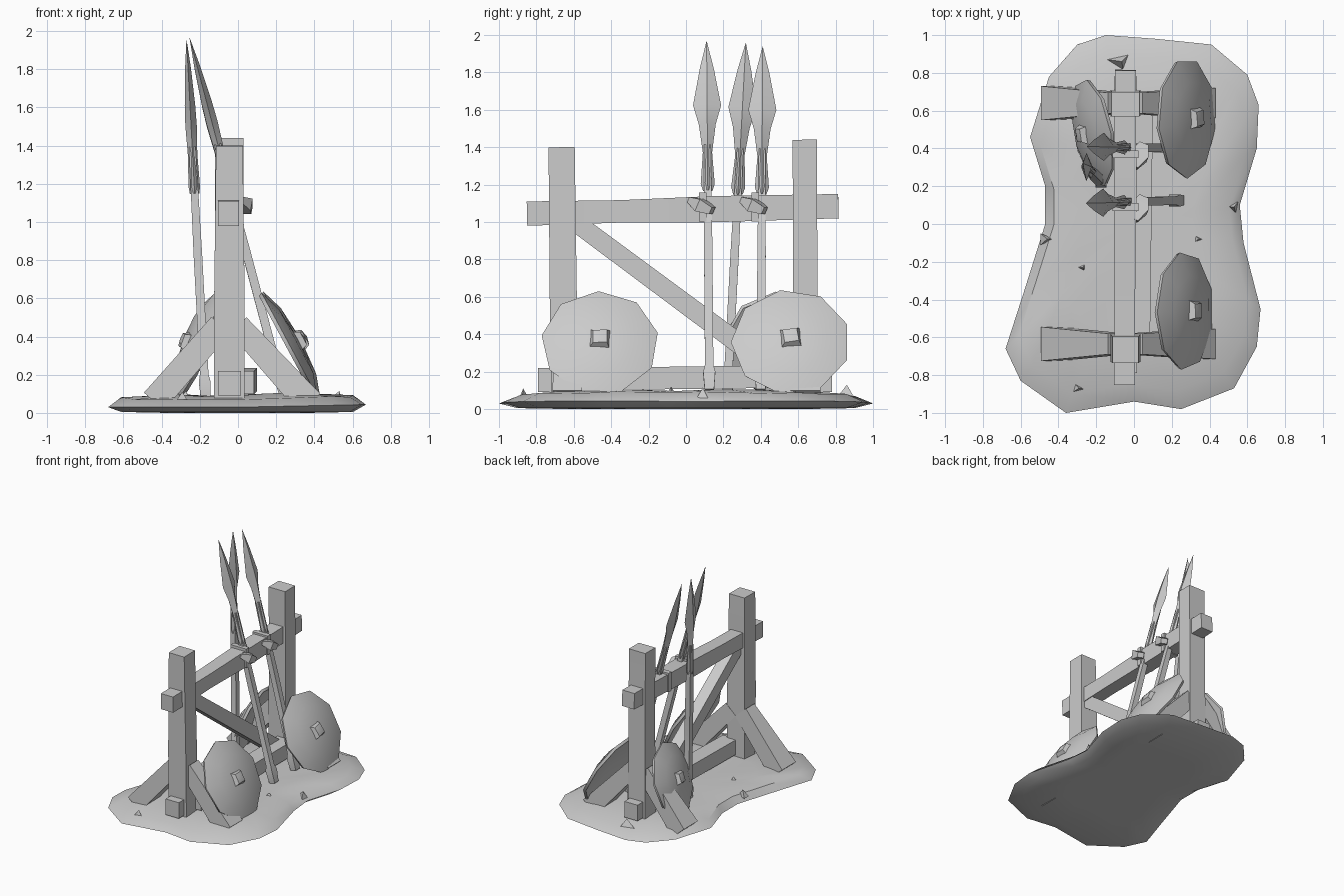
import bpy, bmesh, math, random
from mathutils import Vector as V

if "Cube" in bpy.data.objects:
    bpy.data.objects.remove(bpy.data.objects["Cube"])

random.seed(4)
grey = bpy.data.materials.new("plain grey")
grey.diffuse_color = (0.6, 0.6, 0.6, 1)
grey.use_nodes = True
grey.node_tree.nodes["Principled BSDF"].inputs["Base Color"].default_value = grey.diffuse_color


def finish(name, bm, angle=30):
    bmesh.ops.recalc_face_normals(bm, faces=bm.faces)
    me = bpy.data.meshes.new(name)
    bm.to_mesh(me)
    bm.free()
    ob = bpy.data.objects.new(name, me)
    bpy.context.collection.objects.link(ob)
    me.materials.append(grey)
    bpy.ops.object.select_all(action='DESELECT')
    ob.select_set(True)
    bpy.context.view_layer.objects.active = ob
    bpy.ops.object.shade_smooth_by_angle(angle=math.radians(angle))
    return ob


def skin(name, rings, angle=30):
    """Join rings of points into a closed skin; a one-point ring is a tip."""
    bm = bmesh.new()
    vs = [[bm.verts.new(p) for p in r] for r in rings]
    for a, b in zip(vs, vs[1:]):
        n = max(len(a), len(b))
        for i in range(n):
            j = (i + 1) % n
            if len(b) == 1:
                bm.faces.new((a[i], a[j], b[0]))
            elif len(a) == 1:
                bm.faces.new((a[0], b[j], b[i]))
            else:
                bm.faces.new((a[i], a[j], b[j], b[i]))
    for r in (vs[0], vs[-1]):
        if len(r) > 2:
            bm.faces.new(r)
    return finish(name, bm, angle)


def beam(name, p0, p1, side, sections, diamond=False):
    """Sweep four-sided sections (t, width along side, depth) from p0 to p1."""
    p0, p1 = V(p0), V(p1)
    d = (p1 - p0).normalized()
    s = V(side)
    s = (s - d * s.dot(d)).normalized()
    u = d.cross(s)
    corners = ((1, 0), (0, 1), (-1, 0), (0, -1)) if diamond else ((1, 1), (-1, 1), (-1, -1), (1, -1))
    rings = []
    for t, w, h in sections:
        c = p0.lerp(p1, t)
        rings.append([c] if w == 0 else [c + s * a * w / 2 + u * b * h / 2 for a, b in corners])
    return skin(name, rings)


# Ground mound with a pinched outline
outline = [(-.15, 1), (.12, .98), (.41, .95), (.6, .79), (.66, .63), (.65, .4), (.56, .1), (.58, -.1),
           (.67, -.45), (.65, -.65), (.53, -.87), (.25, -.98), (0, -.94), (-.36, -1), (-.6, -.83),
           (-.68, -.66), (-.58, -.35), (-.47, 0), (-.47, .2), (-.55, .46), (-.45, .78), (-.3, .95)]
levels = [(.55, 0), (.9, .005), (1, .03), (.9, .075), (.55, .09)]
rings = [[(0, 0, 0)]]
for k, z in levels:
    rings.append([(x * k, y * k, z + (.02 * max(0, x) if z > .02 else 0)
                   + (random.uniform(-.008, .008) if z > .05 else 0)) for x, y in outline])
rings.append([(0, 0, .08)])
skin("ground_mound", rings, 40)

# Small stones in the ground
for i, (x, y, s) in enumerate([(-.47, -.08, .05), (-.28, -.23, .05), (.33, -.08, .06),
                               (.52, .09, .05), (-.3, -.87, .04), (-.08, .86, .08)]):
    ring = [(x + s * math.cos(a + i), y + s * .7 * math.sin(a + i), .06) for a in (0, 2.1, 4.2)]
    skin("stone", [ring, [(x + s * .2, y, .09 + s * .5)]])

# Posts
beam("front_post", (-.045, -.65, .05), (-.045, -.665, 1.4), (1, 0, 0),
     [(0, .16, .14), (.4, .16, .145), (1, .14, .14)])
beam("back_post", (-.045, .64, .05), (-.045, .635, 1.44), (1, 0, 0),
     [(0, .16, .14), (.5, .15, .13), (1, .15, .13)])

# Rails with ends passing through the posts
beam("top_rail", (-.05, -.85, 1.045), (-.045, .815, 1.085), (1, 0, 0),
     [(0, .11, .13), (.3, .11, .12), (.6, .12, .14), (1, .11, .13)])
beam("bottom_rail", (.02, -.6, .16), (.03, .62, .175), (1, 0, 0), [(0, .13, .12), (1, .14, .12)])
for y0, y1 in ((-.79, -.6), (.6, .78)):
    beam("bottom_rail_end", (-.045, y0, .155), (-.045, y1, .155), (1, 0, 0), [(0, .12, .13), (1, .12, .13)])

# Diagonal brace between the posts
beam("diagonal_brace", (-.045, -.62, 1.02), (-.045, .62, .1), (1, 0, 0), [(0, .09, .1), (1, .1, .11)])

# Splayed legs on both sides of each post
for y in (-.635, .64):
    beam("right_leg", (.0, y, .46), (.375, y, .05), (0, 1, 0), [(0, .11, .12), (1, .16, .15)])
    beam("left_leg", (-.09, y, .46), (-.44, y, .06), (0, 1, 0), [(0, .11, .13), (1, .18, .14)])


# Domed round shields with a faceted boss
def shield(name, centre, up, side, r, phase):
    c, up, side = V(centre), V(up).normalized(), V(side).normalized()
    n = side.cross(up).normalized()
    up = n.cross(side)

    def ring(k, h, count=9, turn=0.0):
        out = []
        for i in range(count):
            a = 2 * math.pi * i / count + phase + turn
            out.append(c + (side * math.cos(a) + up * math.sin(a)) * r * k + n * h)
        return out
    skin(name, [[c], ring(.6, -.02), ring(.97, -.035), ring(1, -.015), ring(.62, .025), [c + n * .04]], 40)
    skin(name + "_boss", [ring(.26, .02, 4, .5), ring(.17, .065, 4, .6), [c + n * .075]])


shield("front_right_shield", (.285, -.46, .36), (-.29, 0, .54), (0, 1, 0), .315, .2)
shield("back_right_shield", (.295, .56, .365), (-.29, 0, .54), (0, 1, 0), .32, .35)
shield("left_shield", (-.235, .48, .36), (.18, 0, .5), (.18, -.95, 0), .29, .1)

# Spears leaning on the top rail
spears = [("front_spear", (-.255, .11, 1.97), (.24, .125, .1)),
          ("middle_spear", (-.27, .32, 1.96), (-.17, .22, .07)),
          ("back_spear", (-.25, .41, 1.94), (.24, .4, .1))]
for name, tip, foot in spears:
    beam(name + "_head", tip, foot, (0, 1, 0),
         [(0, 0, 0), (.08, .075, .03), (.185, .15, .055), (.24, .09, .06), (.32, .05, .05),
          (.41, .075, .06), (.43, .05, .05)], True)
    beam(name + "_shaft", tip, foot, (0, 1, 0),
         [(.3, .035, .035), (.6, .045, .045), (.93, .045, .045), (.95, .065, .06), (1, .05, .05)])

# Rope ties holding the spears to the rail
for y in (.09, .37):
    beam("rope_tie", (.0, y - .07, 1.12), (.05, y + .05, 1.06), (0, 0, 1),
         [(0, .03, .04), (.5, .07, .1), (1, .04, .05)])
    beam("rope_wrap", (-.045, y - .02, 1.08), (-.045, y + .02, 1.08), (1, 0, 0), [(0, .14, .155), (1, .14, .155)])
